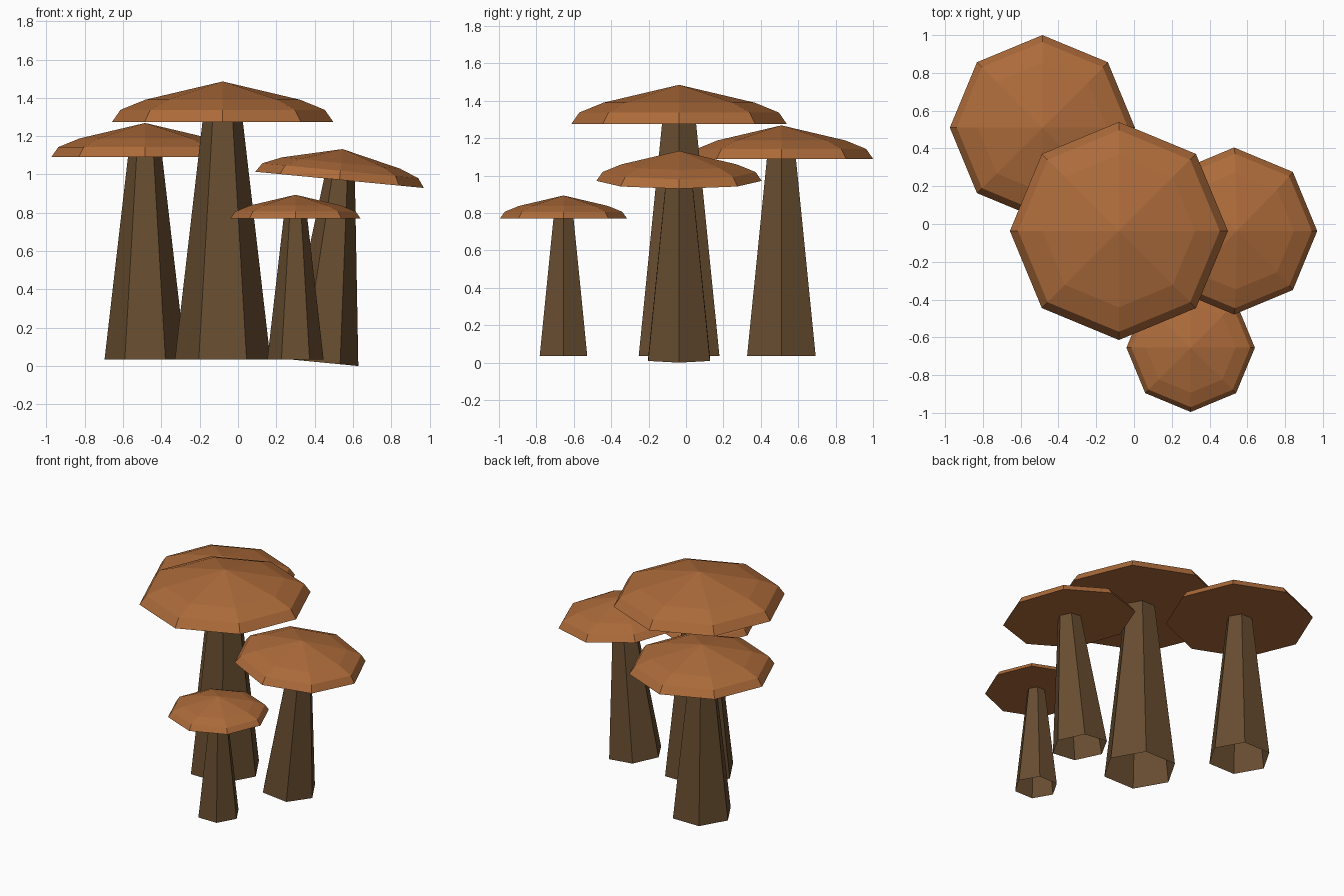
import bpy, bmesh, math
from mathutils import Matrix

if "Cube" in bpy.data.objects:
    bpy.data.objects.remove(bpy.data.objects["Cube"])


def material(name, rgb):
    m = bpy.data.materials.new(name)
    m.diffuse_color = (*rgb, 1)
    m.use_nodes = True
    m.node_tree.nodes["Principled BSDF"].inputs["Base Color"].default_value = m.diffuse_color
    return m


CAP = material("rusty orange cap", (0.42, 0.148, 0.043))
STEM = material("dark brown stem", (0.135, 0.074, 0.03))


def lathe(name, profile, sides, mat, matrix, close_bottom=False):
    """Faceted revolve of (radius, z) points; zero radius makes a tip."""
    bm = bmesh.new()
    rings = []
    for r, z in profile:
        if r == 0:
            rings.append([bm.verts.new((0, 0, z))] * sides)
        else:
            rings.append([bm.verts.new((r * math.cos(2 * math.pi * i / sides),
                                        r * math.sin(2 * math.pi * i / sides), z))
                          for i in range(sides)])
    for low, high in zip(rings, rings[1:]):
        for i in range(sides):
            j = (i + 1) % sides
            corners = [low[i], low[j], high[j], high[i]]
            bm.faces.new(list(dict.fromkeys(corners)))
    if close_bottom:
        bm.faces.new(rings[0][::-1])
    mesh = bpy.data.meshes.new(name)
    bm.to_mesh(mesh)
    bm.free()
    mesh.materials.append(mat)
    ob = bpy.data.objects.new(name, mesh)
    bpy.context.collection.objects.link(ob)
    ob.matrix_world = matrix


def mushroom(label, x, y, z, r, length, tilt=0):
    """Origin sits at the centre of the flat cap underside."""
    frame = Matrix.Translation((x, y, z)) @ Matrix.Rotation(math.radians(tilt), 4, 'Y')
    # Octagonal cap with a bevelled rim and shallow peak
    lathe(label + "_cap", [(r, 0), (0.925 * r, 0.108 * r), (0.7 * r, 0.2 * r), (0, 0.365 * r)],
          8, CAP, frame, close_bottom=True)
    # Tapered hexagonal stem, open at the foot
    lathe(label + "_stem", [(0.432 * r, -length), (0.183 * r, 0)], 6, STEM, frame)


mushroom("tall", -0.08, -0.037, 1.275, 0.577, 1.24)
mushroom("back", -0.485, 0.51, 1.09, 0.49, 1.055)
mushroom("small", 0.30, -0.655, 0.77, 0.34, 0.735)
mushroom("leaning", 0.53, -0.037, 0.972, 0.442, 0.958, tilt=5.5)
